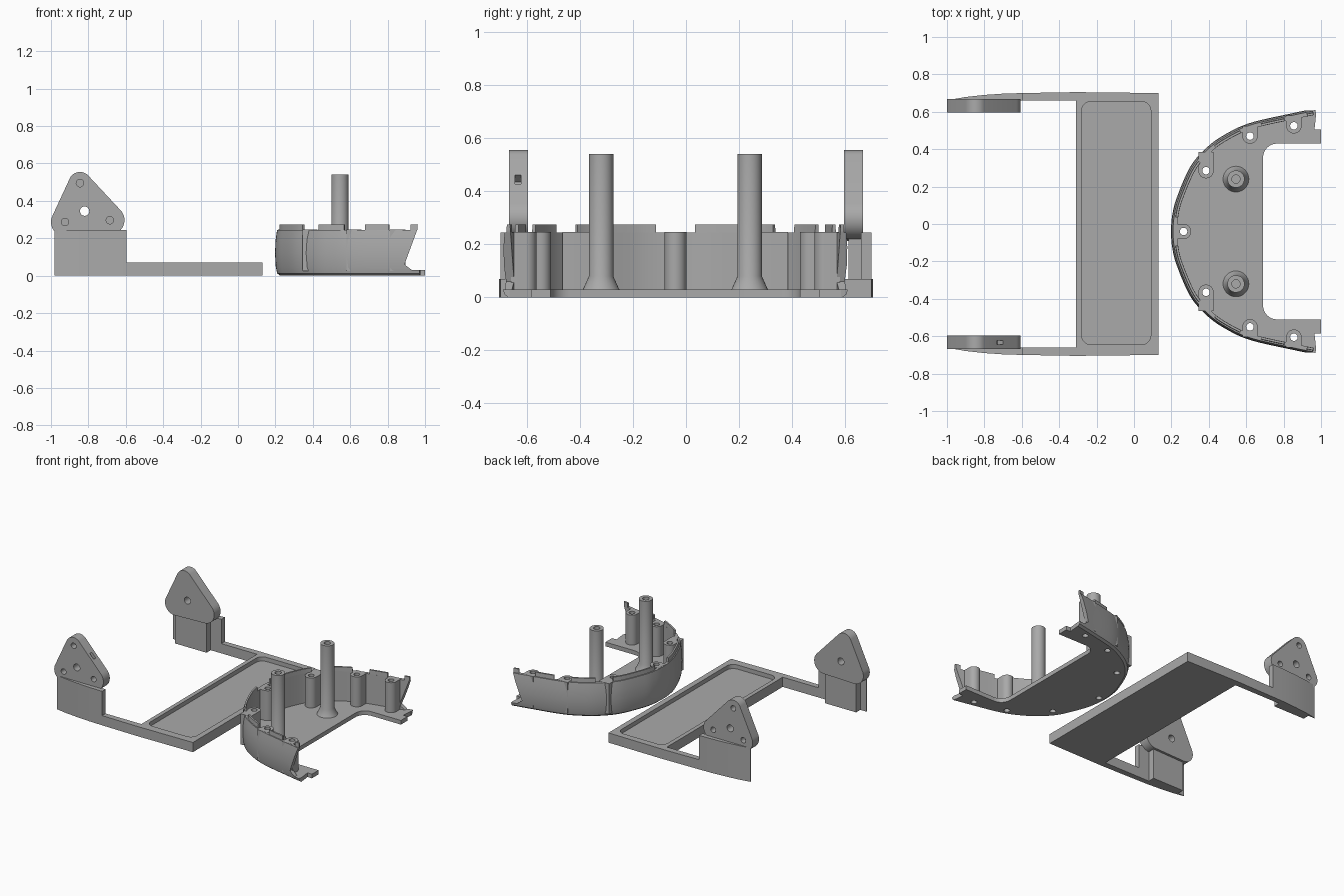
import bpy, bmesh, math
from mathutils import Vector, Matrix
from mathutils.geometry import convex_hull_2d

if "Cube" in bpy.data.objects:
    bpy.data.objects.remove(bpy.data.objects["Cube"])

grey = bpy.data.materials.new("plain grey")
grey.use_nodes = True
grey.diffuse_color = (0.4, 0.4, 0.4, 1)
grey.node_tree.nodes["Principled BSDF"].inputs["Base Color"].default_value = grey.diffuse_color


def finish(name, bm):
    bmesh.ops.recalc_face_normals(bm, faces=bm.faces)
    mesh = bpy.data.meshes.new(name)
    bm.to_mesh(mesh)
    bm.free()
    mesh.materials.append(grey)
    obj = bpy.data.objects.new(name, mesh)
    bpy.context.collection.objects.link(obj)
    return obj


def prism(name, outline, low, high, axis="z"):
    """Extrude a flat outline along z (outline in x, y) or y (outline in x, z)."""
    bm = bmesh.new()
    place = (lambda a, b, h: (a, b, h)) if axis == "z" else (lambda a, b, h: (a, h, b))
    bottom = [bm.verts.new(place(a, b, low)) for a, b in outline]
    top = [bm.verts.new(place(a, b, high)) for a, b in outline]
    bm.faces.new(bottom)
    bm.faces.new(top)
    for i in range(len(outline)):
        j = (i + 1) % len(outline)
        bm.faces.new((bottom[i], bottom[j], top[j], top[i]))
    return finish(name, bm)


def arc(cx, cy, r, start=0, end=360, steps=24):
    count = steps if end - start == 360 else steps + 1
    angles = [math.radians(start + (end - start) * i / steps) for i in range(count)]
    return [(cx + r * math.cos(a), cy + r * math.sin(a)) for a in angles]


def rect(x0, x1, y0, y1):
    return [(x0, y0), (x1, y0), (x1, y1), (x0, y1)]


def rounded_rect(x0, x1, y0, y1, r):
    return (arc(x1 - r, y1 - r, r, 0, 90, 6) + arc(x0 + r, y1 - r, r, 90, 180, 6)
            + arc(x0 + r, y0 + r, r, 180, 270, 6) + arc(x1 - r, y0 + r, r, 270, 360, 6))


def cut(obj, *cutters):
    bpy.context.view_layer.objects.active = obj
    for cutter in cutters:
        mod = obj.modifiers.new("cut", "BOOLEAN")
        mod.operation, mod.solver, mod.object = "DIFFERENCE", "EXACT", cutter
        bpy.ops.object.modifier_apply(modifier=mod.name)
        bpy.data.objects.remove(cutter)


def sweep(name, path, section):
    """Carry a closed (inset, height) section along a path, inset to its right."""
    bm = bmesh.new()
    rings = []
    for i, p in enumerate(path):
        t = (path[min(i + 1, len(path) - 1)] - path[max(i - 1, 0)]).normalized()
        n = Vector((t.y, -t.x))
        rings.append([bm.verts.new((*(p + n * d), z)) for d, z in section])
    bm.faces.new(rings[0])
    bm.faces.new(rings[-1])
    for a, b in zip(rings, rings[1:]):
        for i in range(len(section)):
            j = (i + 1) % len(section)
            bm.faces.new((a[i], a[j], b[j], b[i]))
    return finish(name, bm)


def lathe(name, profile, x, y):
    bm = bmesh.new()
    verts = [bm.verts.new((r, 0, z)) for r, z in profile]
    edges = [bm.edges.new(pair) for pair in zip(verts, verts[1:])]
    bmesh.ops.spin(bm, geom=verts + edges, axis=(0, 0, 1), cent=(0, 0, 0),
                   angle=math.tau, steps=32)
    bmesh.ops.remove_doubles(bm, verts=bm.verts, dist=0.0001)
    bmesh.ops.translate(bm, vec=(x, y, 0), verts=bm.verts)
    return finish(name, bm)


# Tray with two side arms
edge = [(0.13, 0.70), (-0.31, 0.705), (-0.6, 0.70)]
half = edge + [(-0.6, 0.66), (-0.31, 0.66)]
tray = prism("tray_and_arms", half + [(x, -y) for x, y in reversed(half)], 0, 0.07)
cut(tray, prism("recess_cutter", rounded_rect(-0.28, 0.09, -0.645, 0.655, 0.05), 0.04, 0.2))

# End walls and rounded triangular brackets
corners = [(-0.845, 0.495, 0.06), (-0.925, 0.287, 0.075), (-0.685, 0.297, 0.078)]
points = [p for c in corners for p in arc(*c, steps=40)]
triangle = [points[i] for i in convex_hull_2d([Vector(p) for p in points])]
for s, side in ((1, "back"), (-1, "front")):
    wall = [(-0.595, 0.66), (-0.595, 0.70), (-0.7, 0.697), (-0.8, 0.69),
            (-0.9, 0.679), (-0.98, 0.665), (-0.98, 0.66)]
    prism(side + "_end_wall", [(x, s * y) for x, y in wall], 0, 0.245)
    prism(side + "_inner_block", rect(-0.93, -0.68, s * 0.612, s * 0.662), 0, 0.25)
    bracket = prism(side + "_bracket", triangle, s * 0.595, s * 0.668, "y")
    cut(bracket, prism("pivot_cutter", arc(-0.82, 0.345, 0.025), s * 0.5, s * 0.8, "y"),
        *[prism("screw_cutter", arc(x, z, 0.02), s * 0.625, s * 0.8, "y")
          for x, z, r in corners])
    if s < 0:
        slot = prism("slot_cutter", rect(-0.04, 0.04, -0.023, 0.023), -0.645, -0.622, "y")
        slot.matrix_world = Matrix.Translation((-0.715, 0, 0.445)) @ Matrix.Rotation(
            math.radians(-42), 4, "Y")
        bpy.context.view_layer.update()
        cut(bracket, slot)

# Curved path of the shell, smoothed through a few points
MID = -0.04
side_pts = [(0.198, 0), (0.205, 0.09), (0.23, 0.185), (0.30, 0.345), (0.385, 0.445),
            (0.48, 0.515), (0.62, 0.58), (0.855, 0.634), (0.968, 0.657)]
keys = [Vector((x, -y)) for x, y in reversed(side_pts[1:])] + [Vector(p) for p in side_pts]
keys = [2 * keys[0] - keys[1]] + keys + [2 * keys[-1] - keys[-2]]
path = []
for a, b, c, d in zip(keys, keys[1:], keys[2:], keys[3:]):
    for k in range(8):
        t = k / 8
        path.append(0.5 * (2 * b + (c - a) * t + (2 * a - 5 * b + 4 * c - d) * t ** 2
                           + (3 * b - a - 3 * c + d) * t ** 3))
path.append(keys[-2])
path = [p + Vector((0, MID)) for p in path]


def end_cutter():
    return prism("end_cutter", [(0.89, 0.06), (0.96, 0.25), (0.965, 0.35), (1.2, 0.35),
                                (1.2, 0.03), (0.93, 0.03)], -1, 1, "y")


# Shell wall and broken lip
shell = sweep("shell_wall", path, [(0.028, 0), (0.012, 0.012), (0.004, 0.045), (0, 0.12),
                                   (0.003, 0.19), (0.011, 0.245), (0.033, 0.245), (0.033, 0)])
cut(shell, end_cutter())
for s, side in ((1, "back"), (-1, "front")):
    for n, (x0, x1) in enumerate(((0.202, 0.34), (0.41, 0.56), (0.66, 0.81), (0.91, 0.97))):
        run = [p for p in path if x0 <= p.x <= x1 and (p.y - MID) * s > 0]
        lip = sweep(f"{side}_lip_{n + 1}", run, [(0.018, 0.24), (0.02, 0.275),
                                                (0.032, 0.275), (0.033, 0.24)])
        if n == 3:
            cut(lip, end_cutter())

# Floor with rounded cut-out and two feet
rim = []
for i, p in enumerate(path):
    t = (path[min(i + 1, len(path) - 1)] - path[max(i - 1, 0)]).normalized()
    rim.append(tuple(p + 0.029 * Vector((t.y, -t.x))))
inner = [(0.965, 0.545), (1.0, 0.545), (1.0, 0.47)] + [
    (x, y) for x, y in arc(0.765, 0.395, 0.075, 90, 180, 8)]
floor_outline = (rim + [(x, y + MID) for x, y in inner]
                 + [(x, MID - y) for x, y in reversed(inner)])
floor = prism("shell_floor", floor_outline, 0, 0.03)

# Screw bosses joined to the wall
spots = [(0.265, 0, 180, 0.05)]
for x, y, reach in ((0.385, 0.325, 0.1), (0.62, 0.51, 0.055), (0.855, 0.565, 0.055)):
    spots += [(x, y, 90, reach), (x, -y, -90, reach)]
for n, (x, y, heading, reach) in enumerate(spots):
    y += MID
    r = 0.041
    a = math.radians(heading)
    out = Vector((math.cos(a), math.sin(a))) * reach
    ring = arc(x, y, r, heading + 90, heading + 270, 16)
    ring += [(ring[-1][0] + out.x, ring[-1][1] + out.y), (ring[0][0] + out.x, ring[0][1] + out.y)]
    boss = prism(f"screw_boss_{n + 1}", ring, 0.025, 0.246)
    for part in (boss, floor):
        cut(part, prism("hole_cutter", arc(x, y, 0.02), -0.1, 0.4))

# Tall posts with flared feet
for s, side in ((1, "back"), (-1, "front")):
    lathe(side + "_tall_post", [(0, 0.025), (0.072, 0.025), (0.066, 0.035), (0.046, 0.08),
                                (0.046, 0.54), (0.022, 0.54), (0.022, 0.4), (0, 0.4)],
          0.545, MID + s * 0.28)

# Smooth the curves, keep the edges crisp
bpy.ops.object.select_all(action="DESELECT")
for obj in bpy.context.collection.objects:
    if obj.type == "MESH" and grey.name in obj.data.materials:
        obj.select_set(True)
        bpy.context.view_layer.objects.active = obj
bpy.ops.object.shade_smooth_by_angle(angle=math.radians(30))
